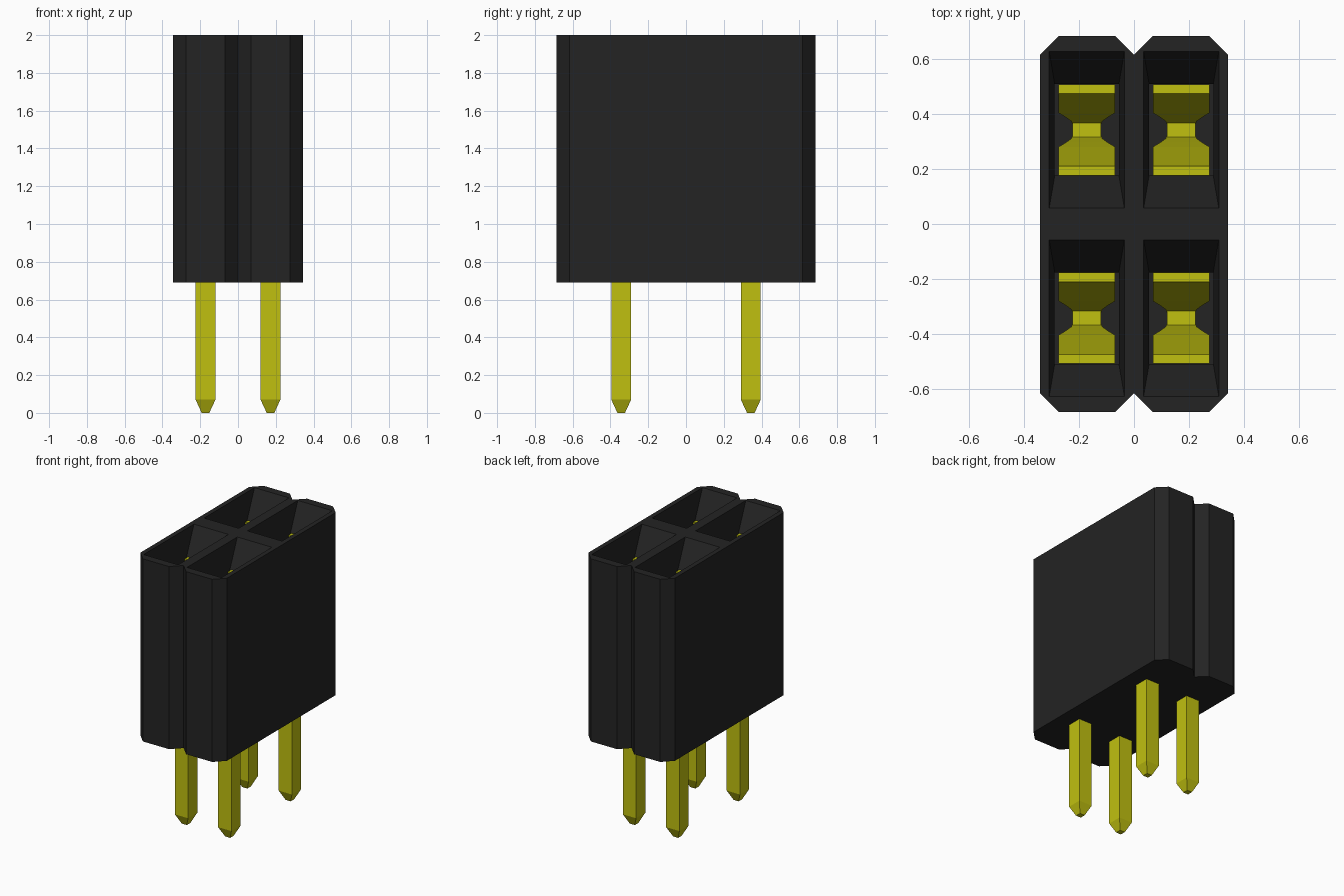
import bpy
import bmesh

cube = bpy.data.objects.get("Cube")
if cube:
    bpy.data.objects.remove(cube, do_unlink=True)

PITCH_X, PITCH_Y = 0.172, 0.343
BOTTOM, TOP, FLOOR = 0.69, 2.0, 0.92


def material(name, color):
    mat = bpy.data.materials.new(name)
    mat.use_nodes = True
    mat.diffuse_color = color
    bsdf = mat.node_tree.nodes["Principled BSDF"]
    bsdf.inputs["Base Color"].default_value = color
    return mat


black = material("black plastic", (0.017, 0.017, 0.017, 1))
gold = material("yellow metal", (0.53, 0.53, 0.005, 1))


def loft(bm, rings):
    """Skin a stack of closed point rings and cap both ends."""
    rows = [[bm.verts.new(p) for p in ring] for ring in rings]
    n = len(rows[0])
    faces = [bm.faces.new(rows[0]), bm.faces.new(rows[-1])]
    for a, b in zip(rows, rows[1:]):
        for i in range(n):
            j = (i + 1) % n
            faces.append(bm.faces.new((a[i], a[j], b[j], b[i])))
    bmesh.ops.recalc_face_normals(bm, faces=faces)


def rect(cx, cy, hx, hy, z):
    return [(cx + sx * hx, cy + sy * hy, z)
            for sx, sy in ((-1, -1), (1, -1), (1, 1), (-1, 1))]


def make_object(name, bm, mat):
    mesh = bpy.data.meshes.new(name)
    bm.to_mesh(mesh)
    bm.free()
    mesh.materials.append(mat)
    obj = bpy.data.objects.new(name, mesh)
    bpy.context.collection.objects.link(obj)
    return obj


cells = [(sx * PITCH_X, sy * PITCH_Y) for sx in (-1, 1) for sy in (-1, 1)]

# Housing: chamfered outline with a V groove in each end
right_end = [(0, 0.617), (0.068, 0.685), (0.275, 0.685), (0.343, 0.617)]
right_side = right_end + [(x, -y) for x, y in reversed(right_end)]
outline = right_side + [(-x, y) for x, y in reversed(right_side[1:-1])]
bm = bmesh.new()
loft(bm, [[(x, y, z) for x, y in outline] for z in (BOTTOM, TOP)])
housing = make_object("housing", bm, black)

# Funnel-mouthed sockets cut into the housing
bm = bmesh.new()
for cx, cy in cells:
    loft(bm, [rect(cx, cy, hx, hy, z) for hx, hy, z in (
        (0.117, 0.167, FLOOR), (0.117, 0.167, 1.8), (0.139, 0.297, TOP + 0.02))])
cutter = make_object("socket_cutter", bm, black)
cutter.hide_render = True
cut = housing.modifiers.new("sockets", "BOOLEAN")
cut.operation = "DIFFERENCE"
cut.solver = "EXACT"
cut.object = cutter
depsgraph = bpy.context.evaluated_depsgraph_get()
cut_mesh = bpy.data.meshes.new_from_object(housing.evaluated_get(depsgraph))
housing.modifiers.clear()
housing.data = cut_mesh
bpy.data.objects.remove(cutter, do_unlink=True)

# Contacts: square pin with a blunt tip, and two spring arms spreading upwards
ARM = [(0.036, 0.052, 0.95), (0.048, 0.056, 1.05), (0.062, 0.075, 1.2),
       (0.079, 0.103, 1.35), (0.149, 0.103, 1.82)]
for k, (cx, cy) in enumerate(cells):
    bm = bmesh.new()
    loft(bm, [rect(cx, cy, h, h, z) for h, z in (
        (0.02, 0), (0.0525, 0.07), (0.0525, 1.0))])
    make_object(f"pin_{k + 1}", bm, gold)
    bm = bmesh.new()
    for side in (-1, 1):
        loft(bm, [rect(cx, cy + side * y, hx, 0.017, z) for y, hx, z in ARM])
    make_object(f"spring_arms_{k + 1}", bm, gold)
